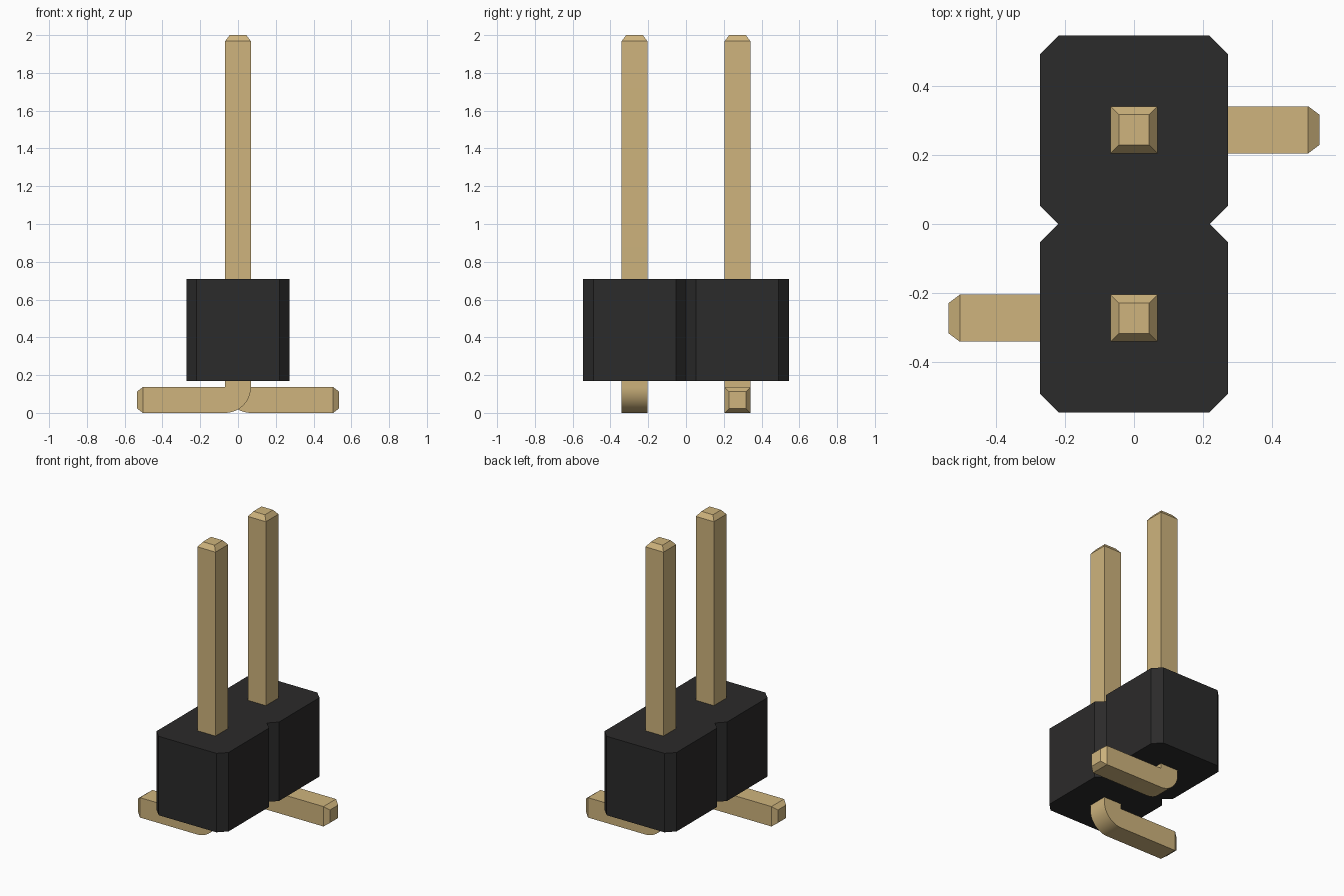
import bpy, bmesh, math
from mathutils import Matrix

cube = bpy.data.objects.get("Cube")
if cube:
    bpy.data.objects.remove(cube, do_unlink=True)


def material(name, color):
    m = bpy.data.materials.new(name)
    m.use_nodes = True
    m.diffuse_color = color
    m.node_tree.nodes["Principled BSDF"].inputs["Base Color"].default_value = color
    return m


black = material("black plastic", (0.024, 0.0235, 0.0235, 1))
gold = material("gold metal", (0.62, 0.455, 0.205, 1))


def finish(bm, name, mat):
    bmesh.ops.recalc_face_normals(bm, faces=bm.faces)
    mesh = bpy.data.meshes.new(name)
    bm.to_mesh(mesh)
    bm.free()
    mesh.materials.append(mat)
    ob = bpy.data.objects.new(name, mesh)
    bpy.context.collection.objects.link(ob)
    return ob


def prism(points, direction):
    """Closed solid swept from a flat outline along a vector."""
    bm = bmesh.new()
    face = bm.faces.new([bm.verts.new(p) for p in points])
    ext = bmesh.ops.extrude_face_region(bm, geom=[face], use_keep_orig=True)
    verts = [g for g in ext["geom"] if isinstance(g, bmesh.types.BMVert)]
    bmesh.ops.translate(bm, verts=verts, vec=direction)
    bmesh.ops.recalc_face_normals(bm, faces=bm.faces)
    return bm


# Housing: two chamfered cells joined at a V notch
W, L, C = 0.2725, 0.545, 0.054
Z0, Z1 = 0.17, 0.71
right = [(W - C, -L), (W, -L + C), (W, -C), (W - C, 0),
         (W, C), (W, L - C), (W - C, L)]
left = [(-x, -y) for x, y in right]
finish(prism([(x, y, Z0) for x, y in right + left], (0, 0, Z1 - Z0)),
       "housing", black)

# Pins: square wire bent into a foot, rounded on the outer side of the bend
H = 0.068           # half thickness
TIP, INSET = 0.032, 0.034
TOP, FOOT = 2.0, 0.536
SEG = 12


def pin(name, y, side):
    outline = [(H, 2 * H), (H, TOP - TIP), (-H, TOP - TIP)]
    # outer bend, swept around the sharp inner corner
    arc = [(H - 2 * H * math.cos(a), 2 * H - 2 * H * math.sin(a))
           for a in (i * math.pi / 2 / SEG for i in range(SEG + 1))]
    outline += arc + [(FOOT - TIP, 0), (FOOT - TIP, 2 * H)]
    bm = prism([(x, y - H, z) for x, z in outline], (0, 2 * H, 0))
    # tapered tips at the top and at the end of the foot
    ends = [f for f in bm.faces if f.normal.z > 0.99
            and f.calc_center_median().z > 1 or f.normal.x > 0.99
            and f.calc_center_median().x > 0.4]
    bmesh.ops.inset_individual(bm, faces=ends, thickness=INSET, depth=TIP)
    if side < 0:
        bmesh.ops.transform(bm, verts=bm.verts, matrix=Matrix.Scale(-1, 4, (1, 0, 0)))
    ob = finish(bm, name, gold)
    bpy.ops.object.select_all(action="DESELECT")
    ob.select_set(True)
    bpy.context.view_layer.objects.active = ob
    bpy.ops.object.shade_smooth_by_angle(angle=math.radians(25))


pin("front_pin", -0.2725, -1)
pin("back_pin", 0.2725, 1)
